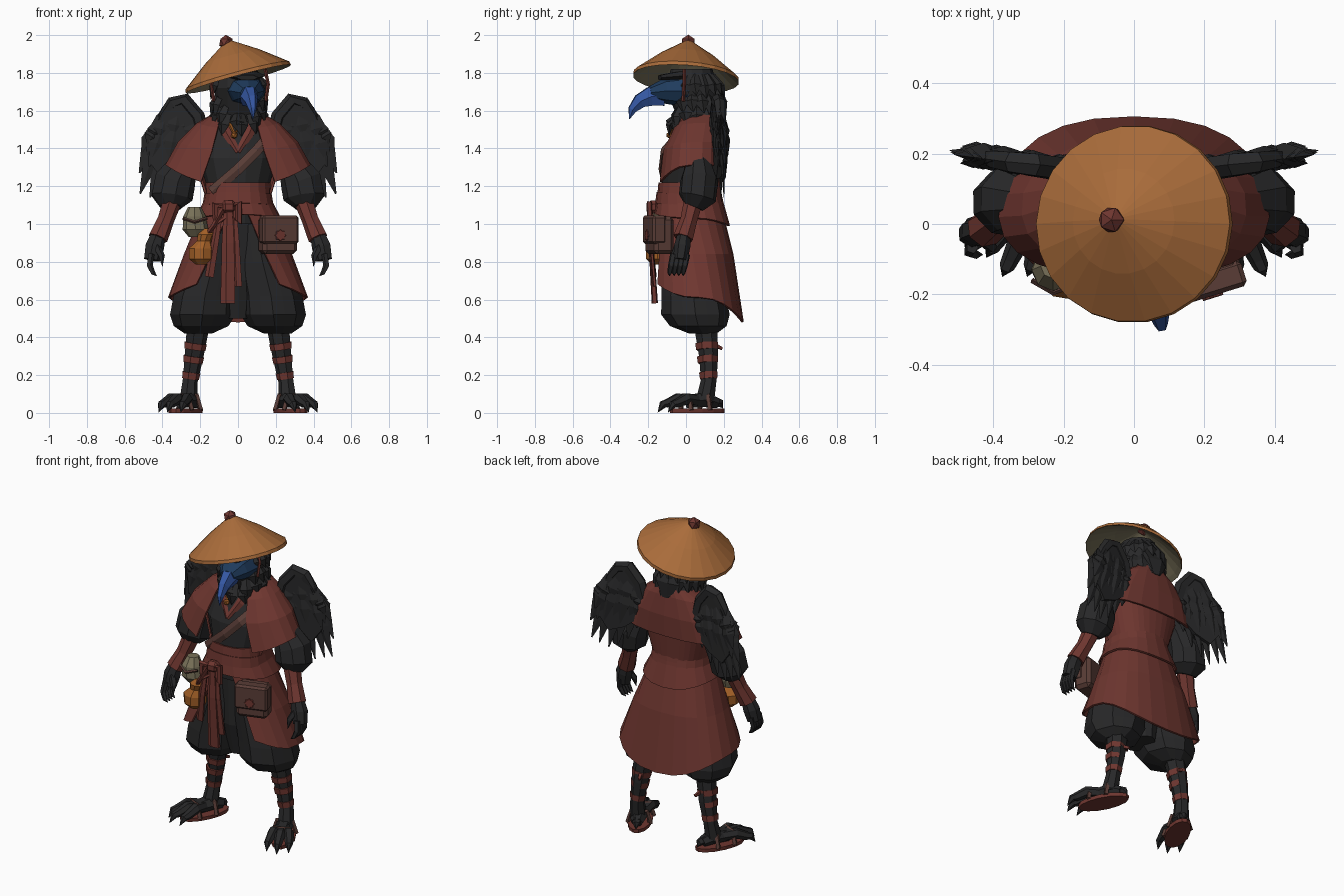
import bpy, bmesh, math, random
from mathutils import Vector, Matrix

random.seed(4)
cube = bpy.data.objects.get("Cube")
if cube:
    bpy.data.objects.remove(cube)


def paint(name, *rgb):
    m = bpy.data.materials.new(name)
    m.use_nodes = True
    m.diffuse_color = (*rgb, 1)
    node = next(n for n in m.node_tree.nodes if n.type == 'BSDF_PRINCIPLED')
    node.inputs["Base Color"].default_value = (*rgb, 1)
    node.inputs["Roughness"].default_value = 0.9
    return m


RED = paint("rust_cloth", .157, .037, .029)
BLACK = paint("black_feather", .021, .021, .022)
STRAW = paint("straw", .4, .15, .043)
OLIVE = paint("olive_canvas", .19, .165, .1)
BLUE = paint("beak_blue", .035, .095, .36)
NAVY = paint("face_blue", .014, .045, .11)
BROWN = paint("brown_leather", .1, .046, .037)
ORANGE = paint("gourd_orange", .36, .115, .02)


def emit(name, bm, mat, mirror=False, thick=0):
    bmesh.ops.remove_doubles(bm, verts=bm.verts, dist=.0004)
    for side in (("left_", "right_") if mirror else ("",)):
        if side == "right_":
            bmesh.ops.scale(bm, vec=(-1, 1, 1), verts=bm.verts)
        bmesh.ops.recalc_face_normals(bm, faces=bm.faces)
        me = bpy.data.meshes.new(side + name)
        bm.to_mesh(me)
        me.materials.append(mat)
        ob = bpy.data.objects.new(side + name, me)
        bpy.context.scene.collection.objects.link(ob)
        if thick:
            mod = ob.modifiers.new("thickness", 'SOLIDIFY')
            mod.thickness = thick
            mod.offset = 0
    bm.free()


def skin(bm, rings, closed=True, cap=True):
    rows = [[bm.verts.new(p) for p in ring] for ring in rings]
    n = len(rows[0])
    for a, b in zip(rows, rows[1:]):
        for i in range(n if closed else n - 1):
            j = (i + 1) % n
            bm.faces.new((a[i], a[j], b[j], b[i]))
    if cap:
        bm.faces.new(rows[0])
        bm.faces.new(rows[-1])


def loft(name, rings, mat, n=12, mirror=False, cap=True, fold=0, matrix=None):
    # stacked level ellipses: x, y, z, x radius, y radius
    out = []
    for x, y, z, rx, ry in rings:
        ring = []
        for i in range(n):
            a, k = math.tau * i / n, 1 + fold * (-1) ** i
            ring.append((x + rx * k * math.cos(a), y + ry * k * math.sin(a), z))
        out.append(ring)
    bm = bmesh.new()
    skin(bm, out, True, cap)
    if matrix:
        bmesh.ops.transform(bm, matrix=matrix, verts=bm.verts)
    emit(name, bm, mat, mirror)


def wrap(name, rings, mat, n=20):
    # cloth round the body: front, side and back height, y, radii, front gap in degrees
    out = []
    for zf, zs, zb, cy, rx, ry, gap in rings:
        ring = []
        for i in range(n + 1):
            a = math.radians(gap + (360 - 2 * gap) * i / n)
            s, c = math.sin(a), math.cos(a)
            z = zs + ((zf if c > 0 else zb) - zs) * c * c
            ring.append((rx * math.copysign(abs(s) ** .85, s), cy - ry * math.copysign(abs(c) ** .85, c), z))
        out.append(ring)
    bm = bmesh.new()
    skin(bm, out, False, False)
    emit(name, bm, mat, thick=.012)


def add_tube(bm, pts, radii, n=6, flat=1, ref=(0, -1, .02)):
    pts = [Vector(p) for p in pts]
    rings = []
    for i, p in enumerate(pts):
        t = (pts[min(i + 1, len(pts) - 1)] - pts[max(i - 1, 0)]).normalized()
        u = t.cross(Vector(ref)).normalized()
        v = u.cross(t)
        r = max(radii[i], .001)
        rings.append([p + u * r * math.cos(math.tau * k / n) + v * r * flat * math.sin(math.tau * k / n)
                      for k in range(n)])
    skin(bm, rings)


def tube(name, pts, radii, mat, n=6, flat=1, ref=(0, -1, .02), mirror=False):
    bm = bmesh.new()
    add_tube(bm, pts, radii, n, flat, ref)
    emit(name, bm, mat, mirror)


def ball(name, pos, r, mat):
    bm = bmesh.new()
    bmesh.ops.create_icosphere(bm, subdivisions=1, radius=r, matrix=Matrix.Translation(pos))
    emit(name, bm, mat)


def box(name, pos, size, mat, turn=0, bevel=.02, roll=0):
    bm = bmesh.new()
    m = Matrix.Translation(pos) @ Matrix.Rotation(turn, 4, 'Z') @ Matrix.Rotation(roll, 4, 'Y')
    bmesh.ops.create_cube(bm, size=1, matrix=m @ Matrix.Diagonal((*size, 1)))
    bmesh.ops.bevel(bm, geom=bm.edges[:], offset=bevel, segments=1, affect='EDGES')
    emit(name, bm, mat)


# tilted straw hat
tilt = Matrix.Translation((0, 0, 1.775)) @ Matrix.Rotation(math.radians(-15), 4, 'Y') @ Matrix.Rotation(math.radians(-4), 4, 'X')
loft("hat", [(0, 0, -.008, .288, .282), (0, 0, .012, .285, .28), (0, 0, .115, .15, .15), (0, 0, .198, .02, .02)],
     STRAW, 22, cap=False, matrix=tilt)
loft("hat_lining", [(0, 0, -.008, .287, .281), (0, 0, .008, .26, .26), (0, 0, .1, .14, .14), (0, 0, .17, .02, .02)],
     OLIVE, 22, cap=False, matrix=tilt)
ball("hat_knob", (-.064, .012, 1.962), .04, RED)

# head, face and beak
loft("head", [(0, .08, 1.48, .11, .09), (.005, .06, 1.6, .12, .12), (.01, .03, 1.72, .135, .14), (0, .03, 1.82, .1, .11)], BLACK)
tube("face", [(.035, 0, 1.705), (.048, -.11, 1.705), (.058, -.19, 1.695)], [.115, .092, .046], NAVY, 8, .75, (0, 0, 1))
tube("beak", [(.05, -.12, 1.68), (.06, -.19, 1.675), (.07, -.245, 1.65), (.077, -.285, 1.605), (.08, -.3, 1.555)],
     [.05, .046, .034, .02, 0], BLUE, 6, 1.25, (0, 0, 1))
tube("brow", [(.03, -.02, 1.785), (.05, -.14, 1.775)], [.12, .06], BLACK, 6, .25, (0, 0, 1))
for x in (-.14, .16):
    tube("chin_cord", [(x * .9, -.01, 1.82), (x, -.01, 1.74), (x * .92, -.015, 1.65)], [.009] * 3, RED, 4)
bm = bmesh.new()
for z, length, start in ((1.79, .13, 68), (1.71, .14, 60), (1.64, .13, 42), (1.58, .1, 5)):
    for i in range(12):
        a = math.radians(start + (360 - 2 * start) * i / 11)
        out = Vector((math.sin(a), -math.cos(a), 0))
        p = Vector((.005, .05, z)) + out * .095
        drop = length * random.uniform(.8, 1.2)
        add_tube(bm, [p, p + out * .045 + Vector((0, 0, -drop * .5)), p + out * .055 + Vector((0, .01, -drop))],
                 [.022, .038, 0], 4, .5, out)
emit("head_feathers", bm, BLACK)
tube("nape_feathers", [(0, .14, 1.72), (0, .19, 1.64), (0, .2, 1.55)], [.08, .08, .03], BLACK, 5, .4)

# torso and clothing
loft("chest", [(0, .02, 1.0, .17, .14), (0, .015, 1.18, .16, .145), (0, .03, 1.35, .21, .15), (0, .06, 1.5, .18, .12),
               (0, .08, 1.6, .1, .08)], BLACK, 14)
wrap("shoulder_cape", [(1.56, 1.585, 1.61, .085, .12, .1, 42), (1.5, 1.53, 1.56, .065, .215, .135, 26),
                       (1.38, 1.43, 1.44, .045, .315, .17, 22), (1.2, 1.31, 1.31, .03, .38, .18, 27)], RED)
wrap("vest_back", [(1.5, 1.5, 1.5, .06, .19, .135, 80), (1.33, 1.33, 1.33, .03, .225, .165, 80),
                   (1.16, 1.16, 1.16, .015, .172, .165, 80)], RED)
wrap("waist_sash", [(1.22, 1.22, 1.24, .015, .165, .155, 0), (1.13, 1.13, 1.13, .02, .17, .168, 0),
                    (1.05, 1.03, .99, .033, .222, .194, 0)], RED)
wrap("coat_skirt", [(1.06, 1.06, 1.06, .025, .19, .165, 12), (.84, .84, .84, .045, .28, .2, 27),
                    (.71, .61, .48, .06, .365, .24, 33)], RED)
wrap("sash_fold", [(1.17, 1.16, 1.17, .015, .172, .165, 0), (1.11, 1.1, 1.11, .018, .182, .175, 0)], RED)
tube("chest_strap", [(.16, -.06, 1.46), (.1, -.125, 1.39), (0, -.137, 1.29), (-.14, -.11, 1.17)], [.028] * 4, BROWN, 4, .3)
tube("collar", [(.1, .0, 1.58), (.06, -.065, 1.48), (0, -.105, 1.38)], [.02, .025, .015], RED, 4, .5, mirror=True)
tube("neck_cord", [(-.06, -.04, 1.56), (-.02, -.075, 1.48), (.03, -.07, 1.53)], [.011] * 3, ORANGE, 4)
ball("pendant", (-.02, -.085, 1.47), .02, ORANGE)

# sash knot, bow loops and hanging ends
box("sash_knot", (-.05, -.175, 1.09), (.08, .06, .07), RED, .1)
for x, z in ((-.12, 1.05), (.005, 1.06)):
    tube("bow_loop", [(-.05, -.18, 1.09), (x, -.195, z + .05), (x, -.19, z - .05), (-.04, -.18, 1.05)],
         [.015, .022, .022, .012], RED, 5, .7)
for x, foot, low, w in ((-.09, -.15, .72, .022), (-.05, -.05, .58, .036), (-.02, .0, .67, .022)):
    tube("sash_end", [(x, -.185, 1.09), ((x + foot) / 2, -.185, .9), (foot, -.165, low)], [w * .7, w, w * 1.2], RED, 5, .4)

# satchel, canvas pouch and gourd
box("satchel", (.21, -.14, .94), (.19, .11, .2), BROWN, .3)
box("satchel_flap", (.217, -.167, .97), (.2, .075, .15), BROWN, .3, .012)
for roll in (0, math.pi / 4):
    box("satchel_clasp", (.224, -.206, .94), (.045, .009, .045), RED, .3, .002, roll)
loft("canvas_pouch", [(-.22, -.12, .93, .04, .04), (-.225, -.13, .97, .068, .06), (-.23, -.13, 1.04, .06, .06),
                      (-.23, -.12, 1.09, .035, .035)], OLIVE, 8)
tube("pouch_tie", [(-.29, -.16, 1.03), (-.23, -.195, 1.01), (-.165, -.17, 1.03)], [.008] * 3, BROWN, 4)
loft("gourd", [(-.195, -.15, .785, .03, .03), (-.195, -.15, .815, .068, .062), (-.195, -.15, .87, .07, .064),
               (-.18, -.155, .91, .04, .038), (-.17, -.16, .945, .045, .043), (-.165, -.16, .975, .02, .02)], ORANGE, 9)
tube("gourd_cord", [(-.18, -.165, .92), (-.13, -.2, .99), (-.08, -.19, 1.08)], [.013] * 3, RED, 4)

# arms
tube("sleeve", [(.19, .06, 1.43), (.275, .065, 1.34), (.335, .07, 1.23), (.352, .06, 1.14), (.355, .04, 1.09)],
     [.05, .07, .113, .112, .06], BLACK, 9, .9, mirror=True)
tube("bracer", [(.35, .04, 1.12), (.385, .015, 1.02), (.425, -.015, .925)], [.052, .046, .054], RED, 7, mirror=True)
tube("hand", [(.42, -.01, .95), (.443, -.02, .88), (.457, -.03, .81)], [.04, .052, .045], BLACK, 7, .85, mirror=True)
bm = bmesh.new()
for i in range(4):
    y = .005 - .024 * i
    add_tube(bm, [(.46, y, .84), (.468, y - .012, .78), (.45, y - .02, .74), (.43, y - .02, .725)], [.018, .017, .013, 0], 5)
add_tube(bm, [(.43, -.04, .88), (.405, -.065, .83), (.4, -.075, .775)], [.022, .018, 0], 5)
emit("fingers", bm, BLACK, True)


# wings: leading edge, flat blade and layered feathers
def wing(x, z):
    return Vector((x, .155 + .15 * (x - .2), z))


ARM = [wing(*p) for p in ((.18, 1.44), (.215, 1.57), (.285, 1.655), (.345, 1.64), (.395, 1.57), (.44, 1.48))]
tube("wing_arm", ARM, [.04, .04, .04, .036, .03, .015], BLACK, 6, .9, mirror=True)
bm = bmesh.new()
LOWER = [wing(*p) for p in ((.46, 1.32), (.4, 1.24), (.3, 1.28), (.2, 1.36))]
bm.faces.new([bm.verts.new(p) for p in ARM + LOWER])
emit("wing_blade", bm, BLACK, True, .05)
TIPS = ((.508, 1.38), (.522, 1.27), (.518, 1.16), (.465, 1.14), (.41, 1.12), (.35, 1.15), (.29, 1.2), (.23, 1.28))
bm = bmesh.new()
for layer, reach in ((0, 1), (1, .7), (-1, .68), (1, .42), (-1, .4)):
    for i, (x, z) in enumerate(TIPS):
        k = 4.6 - 4 * i / 7
        root = ARM[int(k)].lerp(ARM[int(k) + 1], k % 1)
        lift = Vector((0, .018 * layer + .006 * (i % 2), 0))
        tip = root.lerp(wing(x, z), reach) + lift
        mid = root.lerp(tip, .6) + lift * .6
        add_tube(bm, [root, mid, tip], [.035, .044, .004], 4, .3)
emit("wing_feathers", bm, BLACK, True)

# baggy trousers
loft("trouser_seat", [(0, .06, .5, .07, .1), (0, .04, .7, .12, .13), (0, .03, 1.02, .15, .13)], BLACK)
loft("trouser_leg", [(.09, .03, 1.0, .1, .13), (.13, .03, .8, .14, .15), (.175, .04, .62, .16, .165), (.187, .05, .52, .167, .175),
                     (.195, .065, .46, .14, .145), (.21, .09, .42, .07, .07)], BLACK, 16, True, fold=.035)
# shins with cloth bands
SHIN = [Vector(p) for p in ((.215, .105, .45), (.235, .12, .3), (.255, .12, .17), (.265, .1, .06))]
tube("shin", SHIN, [.062, .052, .042, .05], BLACK, 7, mirror=True)
for z, r in ((.37, .062), (.3, .057), (.215, .05)):
    p = SHIN[0].lerp(SHIN[2], (.45 - z) / .28)
    tube("shin_band", [p, p + Vector((.005, .002, -.035))], [r, r - .003], RED, 7, mirror=True)
tube("shin_knot", [(.21, .15, .36), (.195, .19, .34)], [.014, .01], RED, 4, mirror=True)

# clawed feet in sandals, turned outward
turn = Matrix.Translation((.258, .1, 0)) @ Matrix.Rotation(math.radians(25), 4, 'Z')
loft("sandal", [(0, -.045, 0, .068, .155), (0, -.045, .022, .07, .157)], RED, 14, True, matrix=turn)
bm = bmesh.new()
add_tube(bm, [(0, .07, .05), (0, 0, .07), (0, -.1, .06)], [.035, .052, .045], 6, .85, (0, 0, 1))
for s in (-1, 0, 1):
    k = .03 if s == 0 else 0
    add_tube(bm, [(.015 * s, -.05, .065), (.045 * s, -.13 - k, .075), (.058 * s, -.19 - k, .05), (.062 * s, -.215 - k, .045),
                  (.064 * s, -.245 - k, .003)], [.03, .032, .025, .022, 0], 6, 1, (0, 0, 1))
add_tube(bm, [(0, .05, .06), (0, .09, .05), (0, .105, .025)], [.03, .022, 0], 5, 1, (0, 0, 1))
bmesh.ops.transform(bm, matrix=turn, verts=bm.verts)
emit("foot", bm, BLACK, True)
bm = bmesh.new()
for y in (-.11, 0):
    add_tube(bm, [(-.066, y, .015), (-.045, y, .092), (.045, y, .092), (.066, y, .015)], [.014] * 4, 4, 1, (0, 1, 0))
bmesh.ops.transform(bm, matrix=turn, verts=bm.verts)
emit("sandal_strap", bm, BROWN, True)
